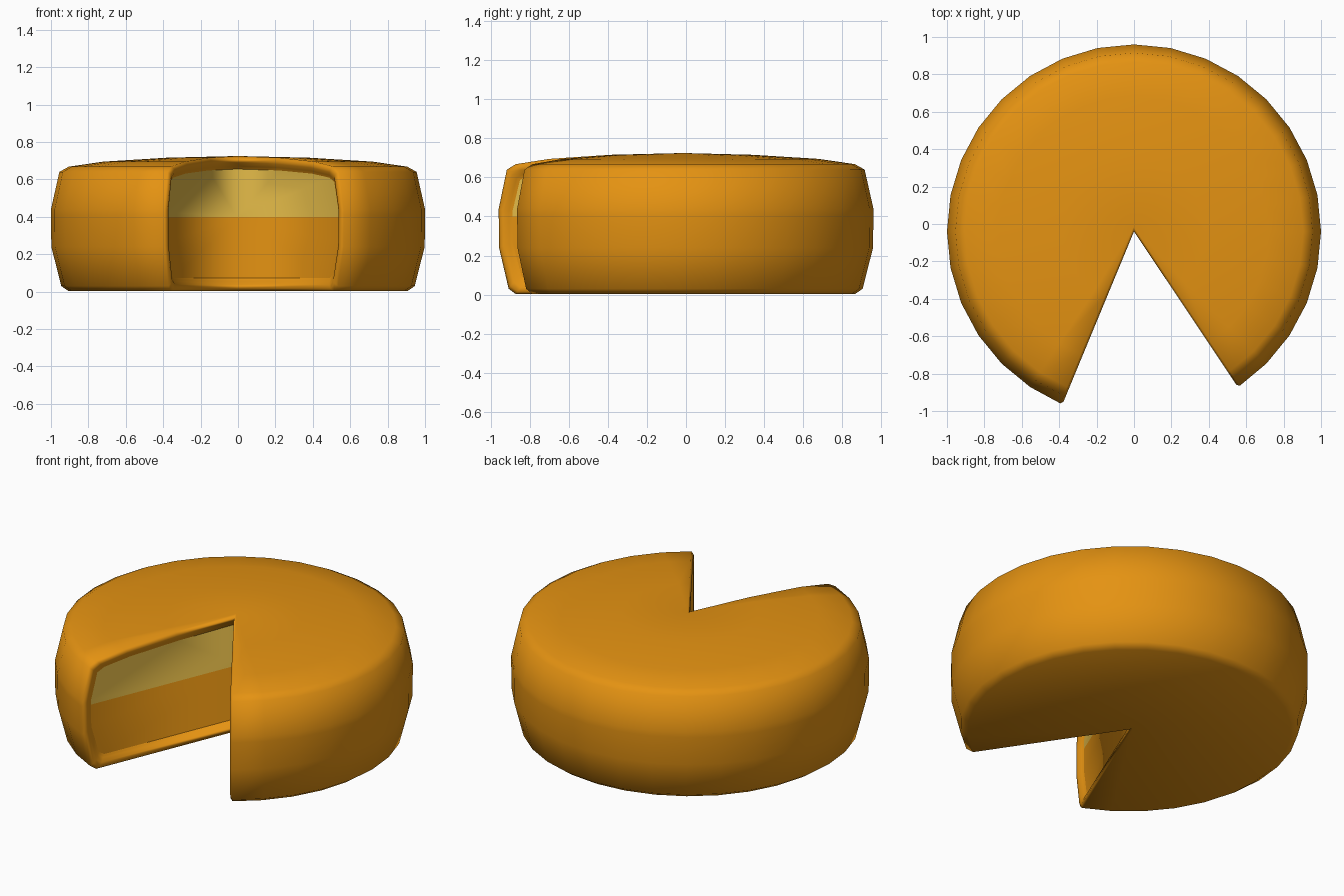
import bpy, bmesh, math
from mathutils import Vector

if "Cube" in bpy.data.objects:
    bpy.data.objects.remove(bpy.data.objects["Cube"])

# Cheese wheel: 32-sided revolve with a five-segment wedge removed
CENTRE = Vector((0, -0.04, 0))
STEP = math.radians(11.25)
A0 = -5 * STEP                 # right cut plane
SEGS = 27
A1 = A0 + SEGS * STEP          # left cut plane
HALF = 2.5 * STEP
BIS = A0 - HALF                # middle of the missing wedge
MID_Z = 0.364

# (radius, height), bottom axis to top axis
PROFILE = [(0, 0.002), (0.905, 0.002), (0.945, 0.03), (0.998, 0.24), (1.0, 0.407),
           (1.0, 0.44), (0.955, 0.64), (0.905, 0.668), (0.72, 0.695),
           (0.38, 0.716), (0, 0.725)]
SPLIT = 4                      # profile point where the cut face changes colour
LAST = len(PROFILE) - 1
# rim loops on the cut: (inset, offset out of the cut plane)
LOOPS = [(0, -0.012), (0.015, 0.0), (0.035, -0.003), (0.055, -0.018),
         (0.062, -0.022), (0.07, -0.026)]


def polar(a):
    return Vector((math.cos(a), math.sin(a), 0))


def inset_point(i, t):
    r, z = PROFILE[i]
    return r * (1 - t), MID_Z + (z - MID_Z) * (1 - t / 0.362)


def material(name, col):
    m = bpy.data.materials.new(name)
    m.diffuse_color = (*col, 1)
    m.use_nodes = True
    m.node_tree.nodes["Principled BSDF"].inputs["Base Color"].default_value = m.diffuse_color
    return m


bm = bmesh.new()


def axis_vert(z, n):
    return bm.verts.new(CENTRE + polar(BIS) * (n / math.sin(HALF)) + Vector((0, 0, z)))


# Rim loops on both cut planes, sharing their axis vertices
right, left, split_axis = [], [], None
for t, n in LOOPS:
    ends = {i: axis_vert(inset_point(i, t)[1], n) for i in (0, LAST)}
    for store, ang, turn in ((right, A0, -1), (left, A1, 1)):
        loop = []
        for i in range(LAST + 1):
            if i in ends:
                loop.append(ends[i])
                continue
            r, z = inset_point(i, t)
            p = CENTRE + polar(ang) * r + polar(ang + turn * math.pi / 2) * n
            loop.append(bm.verts.new(p + Vector((0, 0, z))))
        store.append(loop)
split_axis = axis_vert(inset_point(SPLIT, LOOPS[-1][0])[1], LOOPS[-1][1])

# Outer rind
bottom, top = right[0][0], right[0][LAST]
cols = [right[0]]
for k in range(1, SEGS):
    d = polar(A0 + k * STEP)
    cols.append([bottom] + [bm.verts.new(CENTRE + d * r + Vector((0, 0, z)))
                            for r, z in PROFILE[1:-1]] + [top])
cols.append(left[0])


def strip(a, b):
    for i in range(LAST):
        vs = list(dict.fromkeys((a[i], b[i], b[i + 1], a[i + 1])))
        bm.faces.new(vs)


for a, b in zip(cols, cols[1:]):
    strip(a, b)

# Rounded rim and two-colour cut faces
for side in (right, left):
    for a, b in zip(side, side[1:]):
        strip(a, b)
    inner = side[-1]
    bm.faces.new(inner[:SPLIT + 1] + [split_axis])
    bm.faces.new(inner[SPLIT:] + [split_axis]).material_index = 1

bmesh.ops.recalc_face_normals(bm, faces=bm.faces)
for f in bm.faces:
    f.smooth = True
# Crisp border around the cut faces
for side in (right, left):
    for a, b in zip(side[-1], side[-1][1:]):
        e = bm.edges.get((a, b))
        if e:
            e.smooth = False

mesh = bpy.data.meshes.new("cheese_wheel")
bm.to_mesh(mesh)
bm.free()
mesh.materials.append(material("orange rind", (0.78, 0.29, 0.006)))
mesh.materials.append(material("pale cheese", (0.78, 0.50, 0.065)))
bpy.context.collection.objects.link(bpy.data.objects.new("cheese_wheel", mesh))
